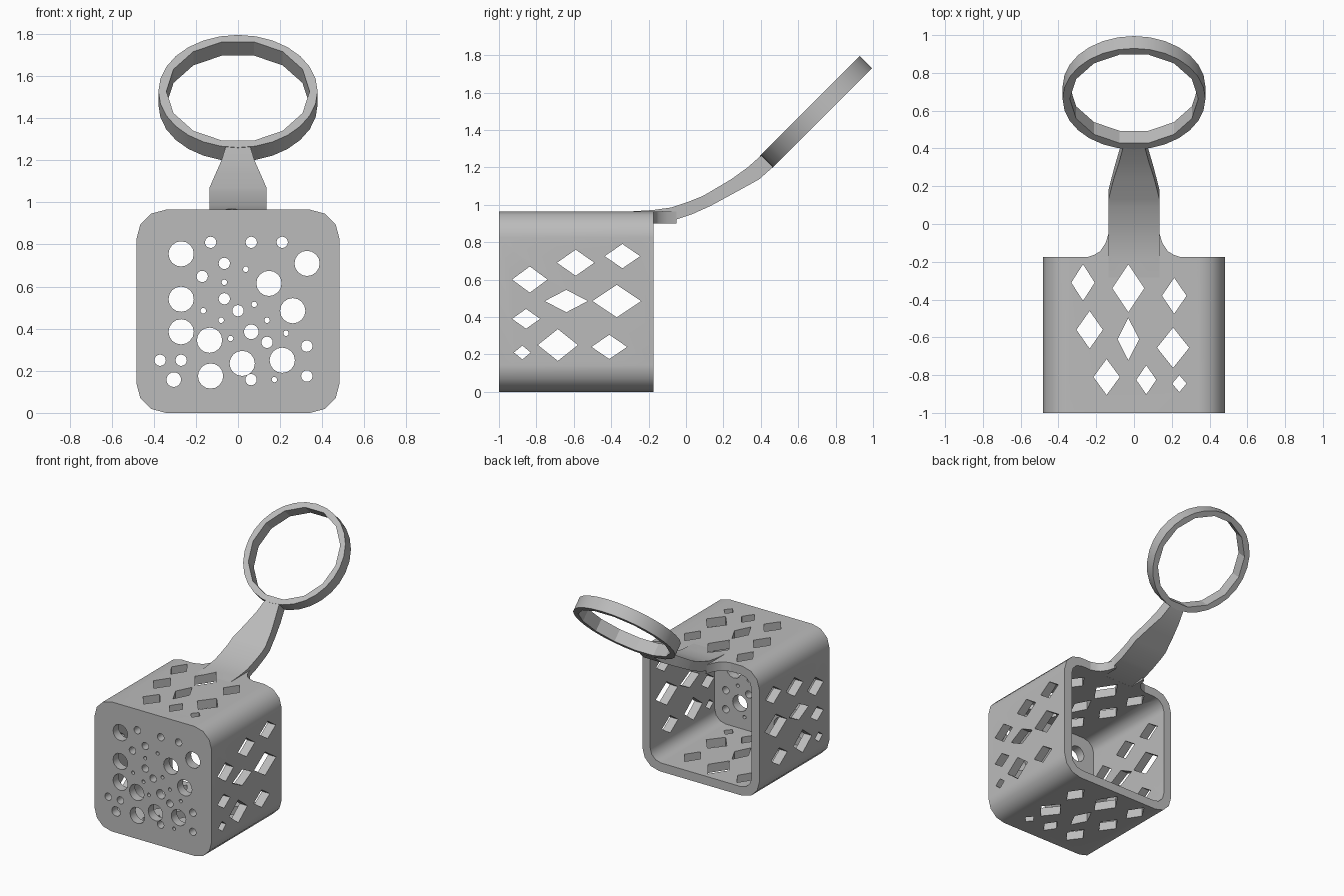
import bpy, bmesh, math
from math import cos, sin, pi
from mathutils import Matrix, Vector

old = bpy.data.objects.get("Cube")
if old:
    bpy.data.objects.remove(old)

grey = bpy.data.materials.new("plain grey")
grey.use_nodes = True
grey.diffuse_color = (0.5, 0.5, 0.5, 1)
grey.node_tree.nodes["Principled BSDF"].inputs["Base Color"].default_value = grey.diffuse_color


def loft(bm, rings, closed=False):
    """Skin a run of equal point rings; cap the ends unless closed."""
    rows = [[bm.verts.new(p) for p in ring] for ring in rings]
    pairs = list(zip(rows, rows[1:])) + ([(rows[-1], rows[0])] if closed else [])
    for a, b in pairs:
        for i in range(len(a)):
            j = (i + 1) % len(a)
            bm.faces.new((a[i], a[j], b[j], b[i]))
    if not closed:
        bm.faces.new(rows[0])
        bm.faces.new(rows[-1])


def along(axis, outline, lo, hi):
    """Two copies of a flat outline, at lo and hi on the given axis."""
    place = {"x": lambda u, v, d: (d, u, v),
             "y": lambda u, v, d: (u, d, v),
             "z": lambda u, v, d: (u, v, d)}[axis]
    return [[place(u, v, d) for u, v in outline] for d in (lo, hi)]


def make(name, lofts):
    bm = bmesh.new()
    for rings in lofts:
        loft(bm, rings)
    return finish(name, bm)


def finish(name, bm):
    bmesh.ops.recalc_face_normals(bm, faces=bm.faces)
    mesh = bpy.data.meshes.new(name)
    bm.to_mesh(mesh)
    bm.free()
    mesh.materials.append(grey)
    obj = bpy.data.objects.new(name, mesh)
    bpy.context.collection.objects.link(obj)
    return obj


def select(obj):
    bpy.ops.object.select_all(action="DESELECT")
    obj.select_set(True)
    bpy.context.view_layer.objects.active = obj


def cut(obj, cutter):
    select(obj)
    mod = obj.modifiers.new("cut", "BOOLEAN")
    mod.operation, mod.solver, mod.object = "DIFFERENCE", "EXACT", cutter
    bpy.ops.object.modifier_apply(modifier=mod.name)


def smooth(obj, degrees):
    select(obj)
    bpy.ops.object.shade_smooth_by_angle(angle=math.radians(degrees))
    mod = obj.modifiers.new("even shading", "WEIGHTED_NORMAL")
    mod.keep_sharp = True


def rounded_square(half, mid, radius, steps=3):
    pts = []
    for q, (sx, sz) in enumerate(((1, 1), (-1, 1), (-1, -1), (1, -1))):
        for k in range(steps + 1):
            a = (q + k / steps) * pi / 2
            pts.append((sx * (half - radius) + radius * cos(a),
                        mid + sz * (half - radius) + radius * sin(a)))
    return pts


def circle(x, z, r, sides):
    return [(x + r * cos(2 * pi * i / sides), z + r * sin(2 * pi * i / sides))
            for i in range(sides)]


def diamond(u, v, w, h):
    return [(u + w, v), (u, v + h), (u - w, v), (u, v - h)]


# Box, open at the back
MID = 0.4825
box = make("box", [along("y", rounded_square(MID, MID, 0.14), -1, -0.175)])
hollow = make("hollow_cutter", [along("y", rounded_square(0.418, MID, 0.09), -0.935, 0)])

# Round drain holes in the front, grouped by radius
holes = {
    0.06: [(-.27, .755), (-.27, .54), (-.27, .385), (-.135, .345), (-.13, .175), (.328, .71),
           (.147, .615), (.26, .485), (.02, .235), (.21, .25)],
    0.035: [(-.305, .158), (.063, .385)],
    0.027: [(-.37, .25), (-.27, .25), (-.13, .81), (-.17, .648), (-.065, .71), (-.065, .542),
            (.063, .81), (.21, .81), (0, .485), (.138, .335), (.327, .317), (.062, .158),
            (.327, .175)],
    0.013: [(-.065, .62), (-.165, .485), (-.08, .44), (-.035, .353), (.037, .682),
            (.077, .515), (.138, .44), (.228, .378), (.173, .158)],
}
front_cut = make("front_hole_cutter", [
    along("y", circle(x, z, r, 16), -1.1, -0.9) for r, spots in holes.items() for x, z in spots])

# Diamond holes through both sides, and through top and bottom
side_spots = [(-.835, .6, .095, .07), (-.59, .69, .1, .07), (-.34, .725, .095, .065),
              (-.64, .485, .115, .06), (-.37, .485, .13, .087), (-.855, .39, .075, .053),
              (-.875, .21, .045, .037), (-.685, .25, .107, .085), (-.41, .24, .095, .065)]
top_spots = [(-.27, -.31, .062, .097), (-.03, -.34, .085, .127), (.213, -.38, .065, .095),
             (-.235, -.56, .07, .1), (-.03, -.61, .057, .112), (.207, -.655, .085, .107),
             (-.145, -.81, .07, .095), (.065, -.825, .053, .077), (.24, -.845, .038, .045)]
side_cut = make("side_hole_cutter", [along("x", diamond(*s), -0.7, 0.7) for s in side_spots])
top_cut = make("top_hole_cutter", [along("z", diamond(*s), -0.2, 1.2) for s in top_spots])

# Curved arm: top edge, bottom edge and half width of each section
sections = [((-.3, .964), (-.3, .905), .135), ((-.175, .972), (-.175, .901), .135),
            ((-.08, .985), (-.06, .918), .135), ((.01, 1.015), (.03, .948), .135),
            ((.09, 1.047), (.13, .993), .135), ((.13, 1.07), (.18, 1.02), .135),
            ((.24, 1.135), (.29, 1.08), .107), ((.33, 1.2), (.39, 1.135), .078),
            ((.415, 1.275), (.477, 1.212), .055)]
arm = make("arm", [[[(-w, *t), (w, *t), (w, *b), (-w, *b)] for t, b, w in sections]])

# Curved gussets where the arm leaves the box
curve = [(.12, -.176), (.12, -.05), (.135, -.05), (.15, -.1), (.18, -.145), (.21, -.163),
         (.25, -.176)]
for side, sign in (("left", 1), ("right", -1)):
    gusset = make(side + "_gusset",
                  [along("z", [(sign * x, y) for x, y in curve], 0.9, 0.965)])
    smooth(gusset, 35)

for cutter in (hollow, front_cut, side_cut, top_cut):
    cut(box, cutter)
cut(arm, top_cut)
for cutter in (hollow, front_cut, side_cut, top_cut):
    bpy.data.objects.remove(cutter)
smooth(box, 35)
smooth(arm, 35)

# Tilted ring: fine outside, coarse faceted inside
bm = bmesh.new()
DEPTH = 0.046
loops = {}
for label, r, sides in (("outer", 0.378, 28), ("inner", 0.34, 14)):
    lo, hi = along("z", circle(0, 0, r, sides), -DEPTH, DEPTH)
    rows = [[bm.verts.new(p) for p in row] for row in (lo, hi)]
    loops[label] = rows
    for i in range(sides):
        j = (i + 1) % sides
        bm.faces.new((rows[0][i], rows[0][j], rows[1][j], rows[1][i]))
for out, inn in zip(loops["outer"], loops["inner"]):
    for i in range(14):
        j = (i + 1) % 14
        bm.faces.new((out[2 * i], out[2 * i + 1], out[(2 * i + 2) % 28], inn[j], inn[i]))
bm.transform(Matrix.Translation(Vector((0, 0.695, 1.495))) @ Matrix.Rotation(pi / 4, 4, "X"))
ring = finish("ring", bm)
smooth(ring, 20)
